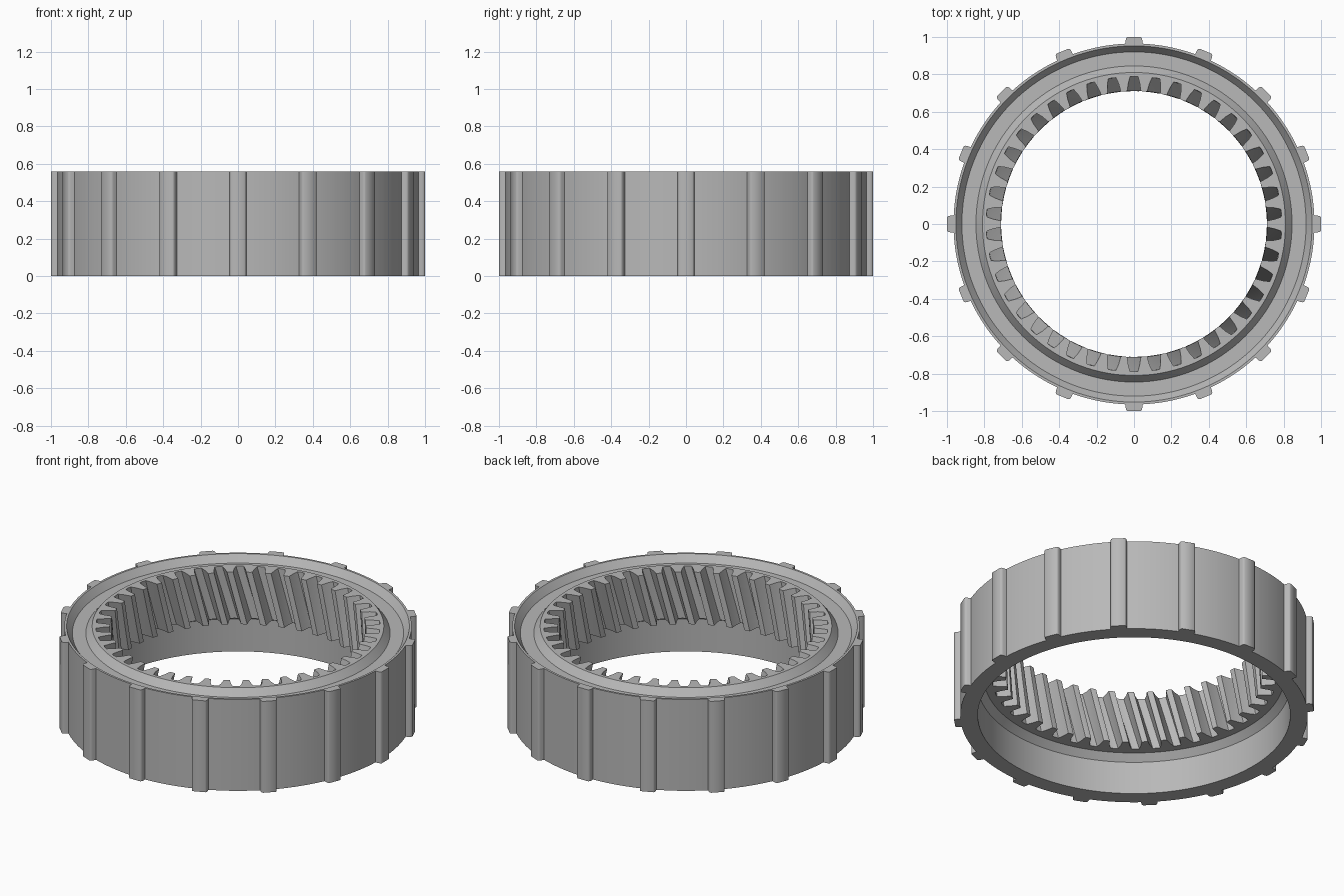
import bpy, bmesh, math
from math import pi, sin, cos

old = bpy.data.objects.get("Cube")
if old:
    bpy.data.objects.remove(old, do_unlink=True)

TEETH, LUGS = 42, 16
HEIGHT, GEAR_BASE = 0.56, 0.24
TWIST = -0.11          # rotation of the helical teeth from top to bottom

steel = bpy.data.materials.new("steel_grey")
steel.use_nodes = True
steel.diffuse_color = (0.48, 0.48, 0.48, 1)
steel.node_tree.nodes["Principled BSDF"].inputs["Base Color"].default_value = steel.diffuse_color


def finish(bm, name, angle):
    bmesh.ops.recalc_face_normals(bm, faces=bm.faces)
    mesh = bpy.data.meshes.new(name)
    bm.to_mesh(mesh)
    bm.free()
    mesh.materials.append(steel)
    obj = bpy.data.objects.new(name, mesh)
    bpy.context.collection.objects.link(obj)
    bpy.ops.object.select_all(action='DESELECT')
    obj.select_set(True)
    bpy.context.view_layer.objects.active = obj
    bpy.ops.object.shade_smooth_by_angle(angle=math.radians(angle))


# One pitch of the internal teeth: (fraction of pitch, radius)
tooth = [(-0.18, 0.788), (0, 0.79), (0.18, 0.788), (0.27, 0.755),
         (0.34, 0.712), (0.5, 0.71), (0.66, 0.712), (0.73, 0.755)]
outline = [(pi / 2 + (i + f) * 2 * pi / TEETH, r)
           for i in range(TEETH) for f, r in tooth]

# Closed section of the ring: (radius or None for toothed, height, twist)
section = [(0.965, 0, 0), (0.965, HEIGHT, 0), (0.952, HEIGHT, 0),
           (0.92, 0.517, 0), (0.845, 0.517, 0), (0.81, HEIGHT, 0)]
steps = 6
for k in range(steps + 1):
    t = k / steps
    section.append((None, HEIGHT + (GEAR_BASE - HEIGHT) * t, TWIST * t))
section += [(0.833, GEAR_BASE, TWIST), (0.868, 0.2, TWIST), (0.868, 0, TWIST)]

# Ring body with groove, helical teeth and lower bore
bm = bmesh.new()
rings = []
for radius, z, twist in section:
    rings.append([bm.verts.new(((radius or r) * cos(a + twist),
                                (radius or r) * sin(a + twist), z))
                  for a, r in outline])
n = len(outline)
for j, ring in enumerate(rings):
    nxt = rings[(j + 1) % len(rings)]
    for i in range(n):
        k = (i + 1) % n
        bm.faces.new((ring[i], ring[k], nxt[k], nxt[i]))
finish(bm, "ring_gear_body", 25)

# Outer lugs: tapered bars with rounded corners
half = [(0.961, 0.046), (0.985, 0.044), (0.995, 0.041), (1.0, 0.035)]
profile = half + [(x, -y) for x, y in reversed(half)]
bm = bmesh.new()
for i in range(LUGS):
    a = i * 2 * pi / LUGS
    low, high = [[bm.verts.new((x * cos(a) - y * sin(a), x * sin(a) + y * cos(a), z))
                  for x, y in profile] for z in (0, HEIGHT)]
    bm.faces.new(low)
    bm.faces.new(high)
    for p in range(len(profile)):
        q = (p + 1) % len(profile)
        bm.faces.new((low[p], low[q], high[q], high[p]))
finish(bm, "outer_lugs", 40)
